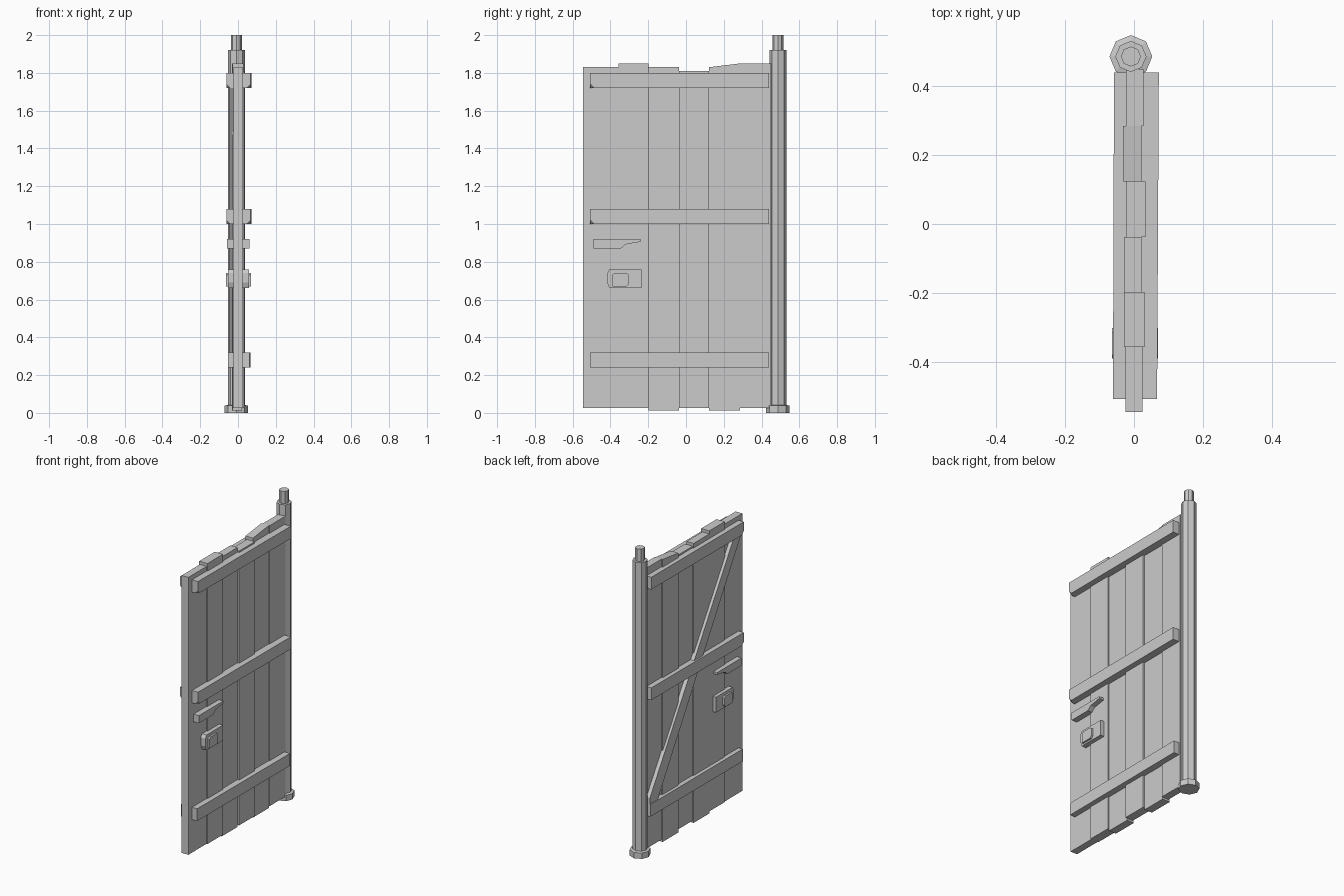
import bpy, bmesh, math
from mathutils import Vector

if "Cube" in bpy.data.objects:
    bpy.data.objects.remove(bpy.data.objects["Cube"])


def finish(name, bm):
    bmesh.ops.recalc_face_normals(bm, faces=bm.faces)
    me = bpy.data.meshes.new(name)
    bm.to_mesh(me)
    bm.free()
    ob = bpy.data.objects.new(name, me)
    bpy.context.collection.objects.link(ob)
    return ob


def loft(bm, loops):
    rows = [[bm.verts.new(p) for p in loop] for loop in loops]
    n = len(rows[0])
    for a, b in zip(rows, rows[1:]):
        for i in range(n):
            j = (i + 1) % n
            bm.faces.new((a[i], a[j], b[j], b[i]))
    bm.faces.new(rows[0])
    bm.faces.new(rows[-1])


def prism(name, profile, x0, x1, x1_end=None, chop=0):
    """Extrude a (y, z) profile from x0 to x1; outer face can skew along y."""
    bm = bmesh.new()
    ys = [p[0] for p in profile]
    lo, hi = min(ys), max(ys)
    end = x1 if x1_end is None else x1_end
    outer = [(x1 + (end - x1) * (y - lo) / (hi - lo), y, z) for y, z in profile]
    loft(bm, [[(x0, y, z) for y, z in profile], outer])
    if chop:
        # worn lower corner at the free end
        corner = min(bm.verts, key=lambda v: (v.co - Vector((x1, *profile[0]))).length)
        bmesh.ops.bevel(bm, geom=[corner], offset=chop, segments=1, affect='VERTICES')
    return finish(name, bm)


def rect(y0, y1, z0, z1):
    return [(y0, z0), (y1, z0), (y1, z1), (y0, z1)]


# Uneven planks: y0, y1, x0, x1, bottom, top at y0, top at y1
planks = [
    (-0.545, -0.357, -0.024, 0.024, 0.025, 1.83, 1.83),
    (-0.357, -0.198, -0.029, 0.030, 0.025, 1.85, 1.85),
    (-0.198, -0.037, -0.029, 0.022, 0.012, 1.83, 1.83),
    (-0.037, 0.123, -0.022, 0.034, 0.025, 1.81, 1.81),
    (0.123, 0.285, -0.032, 0.022, 0.012, 1.83, 1.85),
    (0.285, 0.450, -0.023, 0.027, 0.025, 1.85, 1.85),
]
for i, (y0, y1, x0, x1, b, t0, t1) in enumerate(planks):
    prism(f"plank_{i + 1}", [(y0, b), (y1, b), (y1, t1), (y0, t0)], x0, x1)

# Cross battens on both faces
for label, z, right, left, chop in (("top", 1.72, 0.067, -0.061, 0.02),
                                    ("middle", 1.00, 0.067, -0.061, 0.02),
                                    ("bottom", 0.24, 0.061, -0.054, 0)):
    prof = rect(-0.507, 0.44, z, z + 0.08)
    prism(f"{label}_batten_right", prof, 0.0, right, right + 0.005, chop)
    prism(f"{label}_batten_left", prof, 0.0, left, left + 0.003, chop)

# Diagonal brace on the left face
prism("diagonal_brace", [(0.44, 0.27), (0.44, 0.36), (-0.44, 1.75), (-0.50, 1.75), (-0.50, 1.72), (0.39, 0.27)],
      0.0, -0.048)

# Latch handle and lock on both faces
for label, s, shift in (("right", 1, 0.004), ("left", -1, -0.001)):
    prism(f"latch_handle_{label}",
          [(-0.49, 0.87), (-0.345, 0.87), (-0.32, 0.892), (-0.24, 0.906), (-0.24, 0.92), (-0.49, 0.92)],
          0.0, s * (0.058 + shift))
    prism(f"lock_plate_{label}",
          [(-0.405, 0.66), (-0.235, 0.66), (-0.235, 0.76), (-0.405, 0.76), (-0.417, 0.74), (-0.417, 0.69)],
          0.0, s * (0.053 + shift))
    prism(f"lock_boss_{label}",
          [(-0.39, 0.67), (-0.315, 0.67), (-0.302, 0.685), (-0.302, 0.73), (-0.315, 0.74), (-0.38, 0.74), (-0.39, 0.73)],
          0.0, s * (0.065 + shift))


# Octagonal hinge post with foot collar and top pin
def octagon(r, z):
    return [(-0.009 + r * math.cos(k * math.pi / 4), 0.486 + r * math.sin(k * math.pi / 4), z)
            for k in range(8)]


bm = bmesh.new()
loft(bm, [octagon(r, z) for r, z in ((0.062, 0), (0.062, 0.038), (0.045, 0.042),
                                     (0.045, 1.92), (0.029, 1.92), (0.029, 2.0))])
finish("hinge_post", bm)
